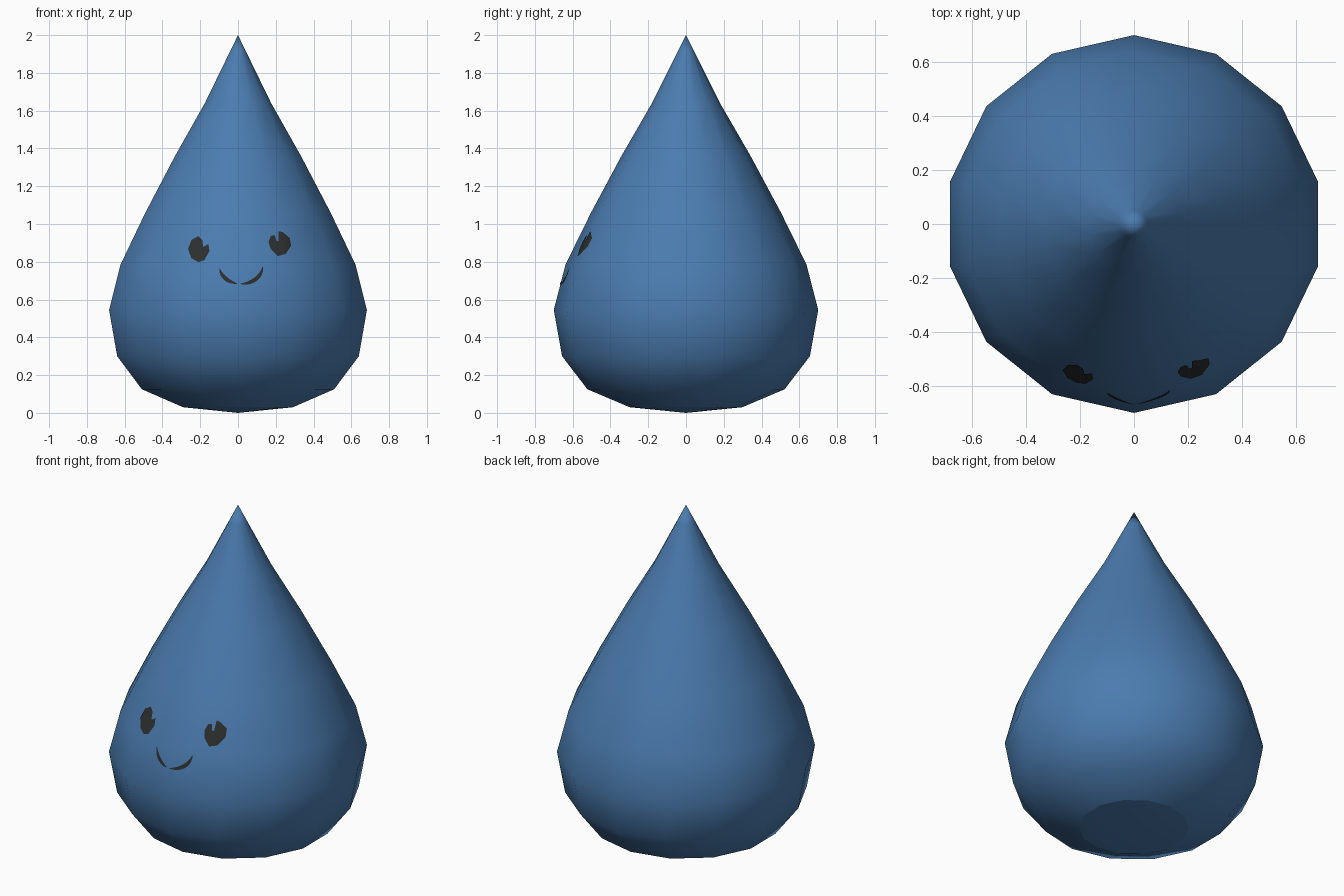
import bpy, bmesh
from math import sin, cos, pi, radians
from mathutils import Vector
from mathutils.bvhtree import BVHTree

SIDES = 14
LIFT = 0.005  # how far the face plates stand off the body

cube = bpy.data.objects.get("Cube")
if cube:
    bpy.data.objects.remove(cube, do_unlink=True)


def make_material(name, colour):
    mat = bpy.data.materials.new(name)
    mat.use_nodes = True
    mat.diffuse_color = colour
    bsdf = mat.node_tree.nodes["Principled BSDF"]
    bsdf.inputs["Base Color"].default_value = colour
    bsdf.inputs["Roughness"].default_value = 0.6
    return mat


def add_object(name, bm, mat):
    mesh = bpy.data.meshes.new(name)
    bm.to_mesh(mesh)
    mesh.materials.append(mat)
    obj = bpy.data.objects.new(name, mesh)
    bpy.context.collection.objects.link(obj)
    return obj


blue = make_material("water blue", (0.07, 0.20, 0.43, 1))
black = make_material("face black", (0.025, 0.027, 0.027, 1))

# Body: a teardrop turned from (radius, height) pairs, bottom to top
profile = [(0.298, 0.03), (0.522, 0.125), (0.656, 0.30), (0.70, 0.545),
           (0.638, 0.785), (0.503, 1.06), (0.342, 1.36), (0.18, 1.64),
           (0.05, 1.90)]
body = bmesh.new()
rings = []
for radius, height in profile:
    angles = [2 * pi * i / SIDES - pi / 2 for i in range(SIDES)]
    rings.append([body.verts.new((radius * cos(a), radius * sin(a), height))
                  for a in angles])
base = body.verts.new((0, 0, 0))
tip = body.verts.new((0, 0, 2))
for i in range(SIDES):
    j = (i + 1) % SIDES
    for low, high in zip(rings, rings[1:]):
        body.faces.new((low[i], low[j], high[j], high[i]))
    body.faces.new((rings[-1][i], rings[-1][j], tip))
    body.faces.new((rings[0][j], rings[0][i], base))
for face in body.faces:
    face.smooth = True
# Crisp rim around the underside
for edge in body.edges:
    if all(v in rings[0] for v in edge.verts):
        edge.smooth = False
body.normal_update()
surface = BVHTree.FromBMesh(body)
add_object("body", body, blue)


def on_body(x, z):
    """Point just off the front of the body at x, z."""
    hit, normal, _, _ = surface.ray_cast(Vector((x, -2, z)), Vector((0, 1, 0)))
    return hit + normal * LIFT


def fan_plate(name, centre, outline, steps=4):
    """Plate with the given outline, wrapped onto the body in rings."""
    bm = bmesh.new()
    cx, cz = centre
    middle = bm.verts.new(on_body(cx, cz))
    loops = []
    for s in range(1, steps + 1):
        t = s / steps
        loops.append([bm.verts.new(on_body(cx + (x - cx) * t, cz + (z - cz) * t))
                      for x, z in outline])
    count = len(outline)
    for i in range(count):
        j = (i + 1) % count
        bm.faces.new((middle, loops[0][i], loops[0][j]))
        for inner, outer in zip(loops, loops[1:]):
            bm.faces.new((inner[i], outer[i], outer[j], inner[j]))
    face_front(bm)
    add_object(name, bm, black)


def face_front(bm):
    bm.normal_update()
    bmesh.ops.reverse_faces(bm, faces=[f for f in bm.faces if f.normal.y > 0])


# Eyes, each with a notch near the top
fan_plate("right_eye", (-0.208, 0.85),
          [(-0.209, 0.934), (-0.188, 0.913), (-0.183, 0.876), (-0.156, 0.892),
           (-0.15, 0.855), (-0.177, 0.807), (-0.209, 0.796), (-0.246, 0.817),
           (-0.262, 0.865), (-0.246, 0.913)])
fan_plate("left_eye", (0.215, 0.875),
          [(0.172, 0.934), (0.193, 0.939), (0.198, 0.907), (0.214, 0.907),
           (0.214, 0.96), (0.235, 0.955), (0.272, 0.923), (0.278, 0.881),
           (0.251, 0.839), (0.209, 0.828), (0.172, 0.865), (0.161, 0.902)])


# Mouth: two tapering strokes along one smiling arc
def mouth_stroke(name, start, end, width, steps=12):
    bm = bmesh.new()
    pairs = []
    for s in range(steps + 1):
        t = s / steps
        a = radians(start + (end - start) * t)
        half = width * (0.15 + 0.85 * sin(pi * t)) / 2
        pairs.append([bm.verts.new(on_body(0.016 + (0.113 + d) * cos(a),
                                           0.775 + (0.093 + d) * sin(a)))
                      for d in (-half, half)])
    for (a0, b0), (a1, b1) in zip(pairs, pairs[1:]):
        bm.faces.new((a0, b0, b1, a1))
    face_front(bm)
    add_object(name, bm, black)


mouth_stroke("mouth_right", 187, 260, 0.022)
mouth_stroke("mouth_left", 268, 358, 0.022)
